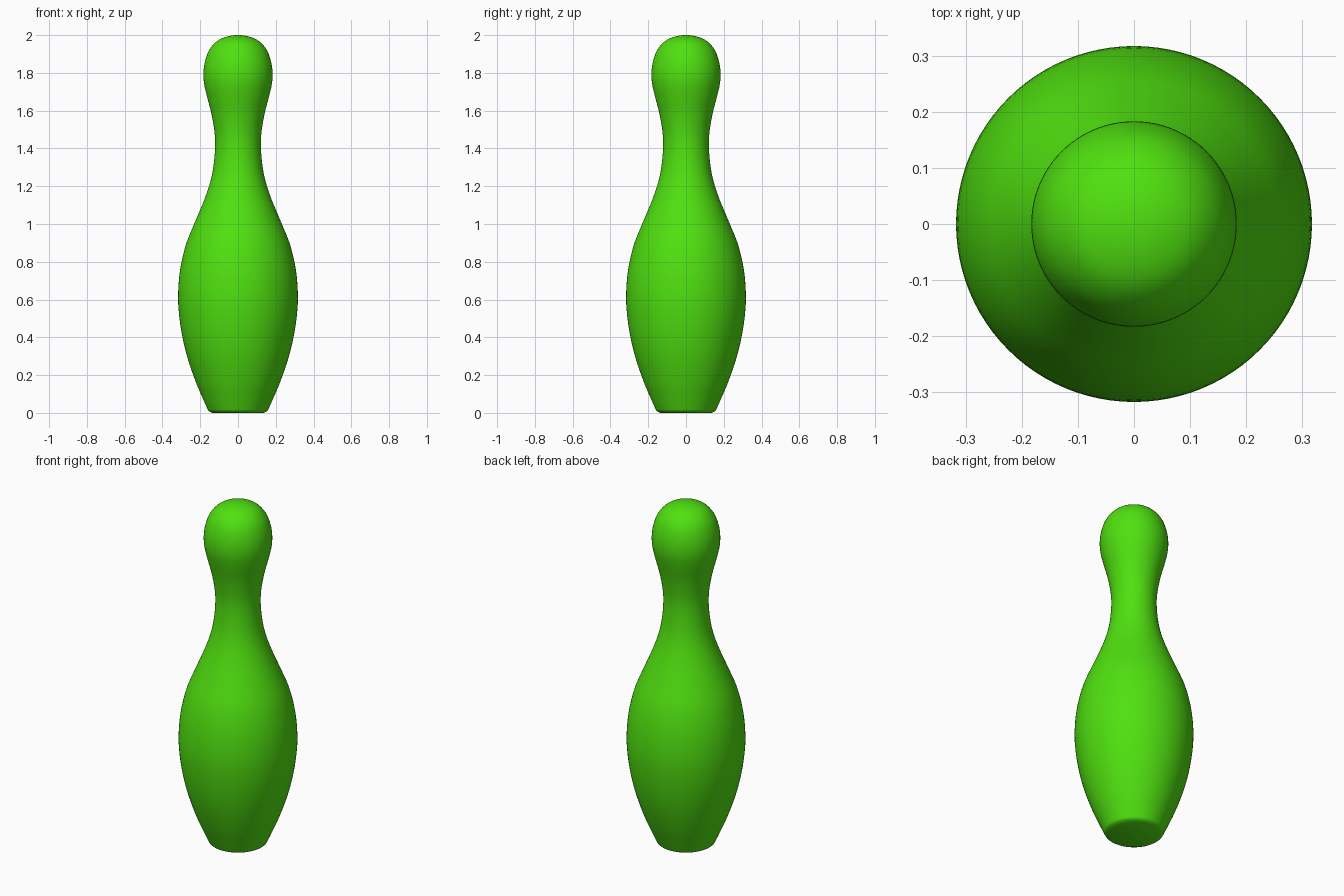
import bpy, bmesh, math
from mathutils import Vector

if "Cube" in bpy.data.objects:
    bpy.data.objects.remove(bpy.data.objects["Cube"])

# Half profile (radius, height), from the base edge up to the crown
PROFILE = [(0.135, 0.0), (0.155, 0.01), (0.167, 0.033), (0.19, 0.085), (0.222, 0.16),
           (0.264, 0.28), (0.294, 0.4), (0.312, 0.52), (0.317, 0.63), (0.306, 0.76),
           (0.276, 0.89), (0.228, 1.01), (0.178, 1.13), (0.145, 1.23), (0.128, 1.32),
           (0.121, 1.42), (0.126, 1.5), (0.142, 1.59), (0.163, 1.67), (0.179, 1.74),
           (0.183, 1.8), (0.175, 1.86), (0.153, 1.92), (0.113, 1.967), (0.06, 1.992), (0.0, 2.0)]
STEPS, SIDES = 4, 96


def smooth_path(points):
    """Catmull-Rom curve through the points."""
    p = [Vector(q) for q in points]
    p = [p[0] * 2 - p[1]] + p + [Vector((-p[-2].x, p[-2].y))]
    out = []
    for a, b, c, d in zip(p, p[1:], p[2:], p[3:]):
        for i in range(STEPS):
            t = i / STEPS
            out.append(0.5 * (2 * b + (c - a) * t + (2 * a - 5 * b + 4 * c - d) * t * t
                              + (3 * b - a - 3 * c + d) * t ** 3))
    return out + [p[-2]]


# Revolve the profile, closing the flat base at the centre
bm = bmesh.new()
path = [Vector((0, 0))] + smooth_path(PROFILE)
verts = [bm.verts.new((q.x, 0, q.y)) for q in path]
edges = [bm.edges.new(pair) for pair in zip(verts, verts[1:])]
bmesh.ops.spin(bm, geom=verts + edges, axis=(0, 0, 1), cent=(0, 0, 0),
               angle=math.tau, steps=SIDES, use_merge=False)
bmesh.ops.remove_doubles(bm, verts=bm.verts[:], dist=0.0002)
bmesh.ops.recalc_face_normals(bm, faces=bm.faces[:])
mesh = bpy.data.meshes.new("bowling_pin")
bm.to_mesh(mesh)
bm.free()

pin = bpy.data.objects.new("bowling_pin", mesh)
bpy.context.collection.objects.link(pin)

# Green paint
green = bpy.data.materials.new("green")
green.diffuse_color = (0.08, 0.75, 0.005, 1)
green.use_nodes = True
green.node_tree.nodes["Principled BSDF"].inputs["Base Color"].default_value = green.diffuse_color
mesh.materials.append(green)

# Smooth shading with a crisp base edge
bpy.context.view_layer.objects.active = pin
pin.select_set(True)
bpy.ops.object.shade_smooth_by_angle(angle=math.radians(35))
